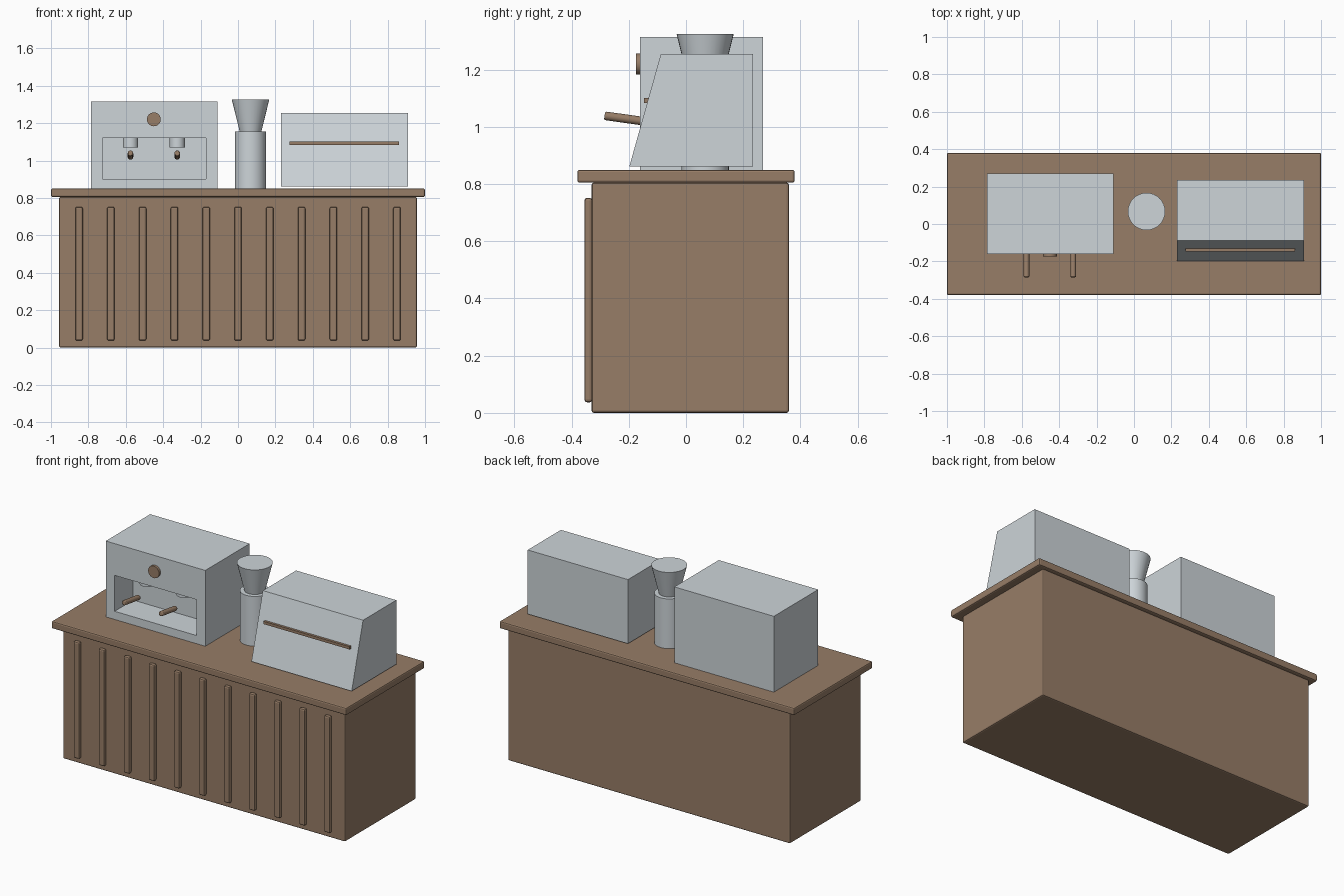
import bpy
import bmesh
import math
from mathutils import Matrix

cube = bpy.data.objects.get("Cube")
if cube:
    bpy.data.objects.remove(cube, do_unlink=True)


def make_material(name, color):
    mat = bpy.data.materials.new(name)
    mat.use_nodes = True
    mat.diffuse_color = color
    mat.node_tree.nodes["Principled BSDF"].inputs["Base Color"].default_value = color
    return mat


WOOD = make_material("warm brown wood", (0.31, 0.205, 0.135, 1))
METAL = make_material("pale grey metal", (0.61, 0.66, 0.69, 1))


def finish(name, bm, mat, bevel=0, segments=2, smooth=False):
    bmesh.ops.recalc_face_normals(bm, faces=bm.faces)
    mesh = bpy.data.meshes.new(name)
    bm.to_mesh(mesh)
    bm.free()
    mesh.materials.append(mat)
    obj = bpy.data.objects.new(name, mesh)
    bpy.context.collection.objects.link(obj)
    if bevel:
        mod = obj.modifiers.new("rounded edges", "BEVEL")
        mod.width = bevel
        mod.segments = segments
        mod.limit_method = "ANGLE"
        mod.angle_limit = math.radians(40)
    if smooth:
        bpy.ops.object.select_all(action="DESELECT")
        obj.select_set(True)
        bpy.context.view_layer.objects.active = obj
        bpy.ops.object.shade_smooth_by_angle(angle=math.radians(35))
    return obj


def box_mesh(x, y, z):
    """Box from (low, high) ranges on each axis."""
    bm = bmesh.new()
    bmesh.ops.create_cube(bm, size=1)
    for v in bm.verts:
        v.co = [lo + (hi - lo) * (c + 0.5) for c, (lo, hi) in zip(v.co, (x, y, z))]
    return bm


def cylinder(name, center, r1, r2, length, mat, tilt=0, bevel=0, sides=32):
    bm = bmesh.new()
    bmesh.ops.create_cone(bm, cap_ends=True, segments=sides, radius1=r1, radius2=r2, depth=length)
    bm.transform(Matrix.Translation(center) @ Matrix.Rotation(math.radians(tilt), 4, "X"))
    return finish(name, bm, mat, bevel, smooth=True)


# Counter body, worktop and front slats
finish("counter_body", box_mesh((-0.957, 0.957), (-0.33, 0.36), (0, 0.805)), WOOD, 0.008)
finish("worktop", box_mesh((-1, 1), (-0.38, 0.38), (0.805, 0.85)), WOOD, 0.008)
for i in range(11):
    x = 0.17 * (i - 5)
    slat = box_mesh((x - 0.02, x + 0.02), (-0.355, -0.328), (0.037, 0.752))
    finish(f"front_slat_{i + 1}", slat, WOOD, 0.009)

# Coffee machine housing with a recessed bay in its front face
bm = box_mesh((-0.785, -0.11), (-0.16, 0.27), (0.85, 1.315))
front = min(bm.faces, key=lambda f: f.calc_center_median().y)
bmesh.ops.inset_individual(bm, faces=[front], thickness=0.06)
for v in front.verts:
    v.co.x = -0.725 if v.co.x < -0.45 else -0.17
    v.co.z = 0.9 if v.co.z < 1.08 else 1.12
bay = bmesh.ops.extrude_discrete_faces(bm, faces=[front])["faces"][0]
bmesh.ops.translate(bm, verts=bay.verts, vec=(0, 0.18, 0))
finish("coffee_machine_housing", bm, METAL)

# Brew heads, handles and dial
for side, x in (("right", -0.575), ("left", -0.325)):
    cylinder(f"brew_head_{side}", (x, -0.06, 1.095), 0.041, 0.041, 0.05, METAL)
    cylinder(f"brew_handle_{side}", (x, -0.213, 1.029), 0.015, 0.015, 0.145, WOOD, 82, 0.005, 16)
cylinder("machine_dial", (-0.45, -0.167, 1.22), 0.037, 0.037, 0.016, WOOD, 90)

# Grinder with hopper
cylinder("grinder_body", (0.067, 0.067, 1.002), 0.083, 0.083, 0.305, METAL)
cylinder("grinder_hopper", (0.067, 0.067, 1.24), 0.058, 0.1, 0.17, METAL)

# Till with a sloped front and a narrow slot strip
bm = box_mesh((0.23, 0.91), (-0.198, 0.234), (0.862, 1.255))
for v in bm.verts:
    if v.co.y < 0 and v.co.z > 1:
        v.co.y = -0.088
finish("till_body", bm, METAL)
finish("till_slot", box_mesh((0.275, 0.86), (-0.146, -0.125), (1.084, 1.101)), WOOD)
